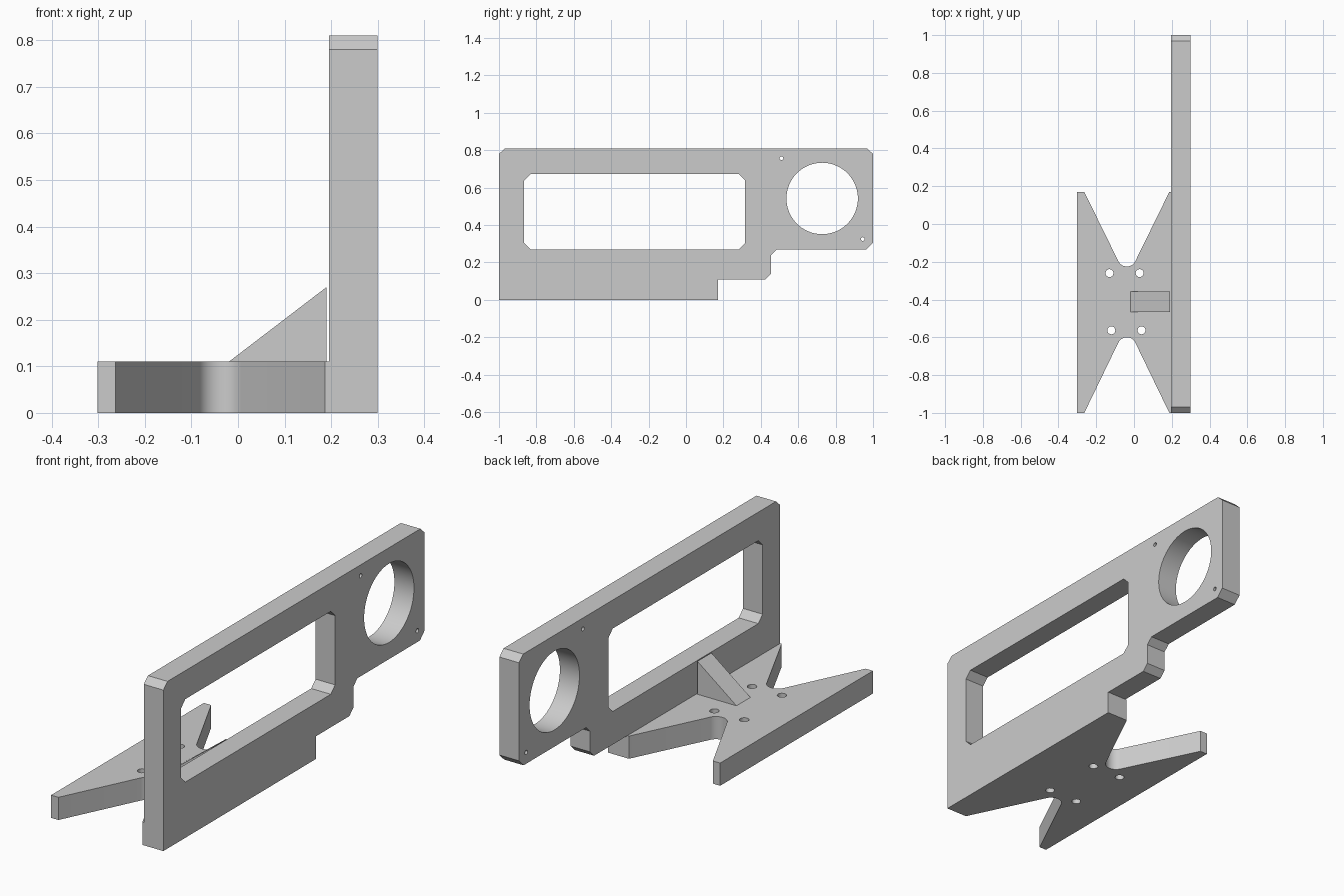
import bpy, bmesh
from math import sin, cos, pi, radians
from mathutils import Matrix, Vector

if "Cube" in bpy.data.objects:
    bpy.data.objects.remove(bpy.data.objects["Cube"], do_unlink=True)

grey = bpy.data.materials.new("light_grey")
grey.use_nodes = True
grey.diffuse_color = (0.6, 0.6, 0.6, 1)
grey.node_tree.nodes["Principled BSDF"].inputs["Base Color"].default_value = (0.6, 0.6, 0.6, 1)


def arc(cx, cy, r, start, end, n):
    """Points on an arc, angles in degrees, both ends included."""
    angles = [radians(start + (end - start) * i / n) for i in range(n + 1)]
    return [(cx + r * cos(a), cy + r * sin(a)) for a in angles]


def circle(cx, cy, r, n=32):
    return arc(cx, cy, r, 0, 360, n)[:-1]


def slab(name, loops, axes, centre, depth):
    """Extrude an outline with holes; axes give the directions of its u, v and depth."""
    curve = bpy.data.curves.new(name + "_profile", "CURVE")
    curve.dimensions = "2D"
    curve.fill_mode = "BOTH"
    curve.extrude = depth / 2
    for loop in loops:
        spline = curve.splines.new("POLY")
        spline.points.add(len(loop) - 1)
        for point, (u, v) in zip(spline.points, loop):
            point.co = (u, v, 0, 1)
        spline.use_cyclic_u = True
    helper = bpy.data.objects.new(name + "_profile", curve)
    bpy.context.collection.objects.link(helper)
    bpy.context.view_layer.update()
    evaluated = helper.evaluated_get(bpy.context.evaluated_depsgraph_get())
    mesh = bpy.data.meshes.new_from_object(evaluated)
    bpy.data.objects.remove(helper, do_unlink=True)
    mesh.name = name

    matrix = Matrix([Vector(a) for a in axes]).transposed().to_4x4()
    matrix.translation = Vector(axes[2]) * centre
    bm = bmesh.new()
    bm.from_mesh(mesh)
    bm.transform(matrix)
    bmesh.ops.remove_doubles(bm, verts=bm.verts, dist=0.0001)
    bmesh.ops.recalc_face_normals(bm, faces=bm.faces)
    bm.to_mesh(mesh)
    bm.free()
    mesh.materials.clear()
    mesh.materials.append(grey)
    obj = bpy.data.objects.new(name, mesh)
    bpy.context.collection.objects.link(obj)
    bpy.ops.object.select_all(action="DESELECT")
    obj.select_set(True)
    bpy.context.view_layer.objects.active = obj
    bpy.ops.object.shade_smooth_by_angle(angle=radians(25))
    return obj


X, Y, Z = (1, 0, 0), (0, 1, 0), (0, 0, 1)

# Upright plate with chamfered window, round opening and two pin holes
outline = [(-1, 0), (0.17, 0), (0.17, 0.11), (0.425, 0.11), (0.455, 0.14),
           (0.455, 0.24), (0.485, 0.27), (0.965, 0.27), (1, 0.305),
           (1, 0.78), (0.968, 0.81), (-0.968, 0.81), (-1, 0.78)]
y0, y1, z0, z1, c = -0.865, 0.315, 0.27, 0.672, 0.033
window = [(y0 + c, z0), (y1 - c, z0), (y1, z0 + c), (y1, z1 - c),
          (y1 - c, z1), (y0 + c, z1), (y0, z1 - c), (y0, z0 + c)]
slab("upright_plate",
     [outline, window, circle(0.728, 0.542, 0.191, 64),
      circle(0.51, 0.757, 0.01, 16), circle(0.945, 0.325, 0.01, 16)],
     (Y, Z, X), 0.2475, 0.105)

# Base with a rounded V notch at each end and four screw holes
mid, r, tilt = -0.038, 0.05, 27
front_notch = arc(mid, -0.65, r, 180 - tilt, tilt, 16)
back_notch = arc(mid, -0.175, r, -tilt, tilt - 180, 16)
base = ([(-0.302, -1), (-0.263, -1)] + front_notch + [(0.187, -1), (0.195, -1),
        (0.195, 0.17), (0.187, 0.17)] + back_notch + [(-0.263, 0.17), (-0.302, 0.17)])
screws = [circle(x, y, 0.021, 24) for x, y in
          ((-0.13, -0.26), (0.03, -0.26), (-0.12, -0.563), (0.04, -0.563))]
slab("base", [base] + screws, (X, Y, Z), 0.055, 0.11)

# Triangular rib bracing the plate against the base
slab("rib", [[(-0.022, 0.108), (0.19, 0.108), (0.19, 0.27)]],
     (X, Z, (0, -1, 0)), 0.412, 0.107)
